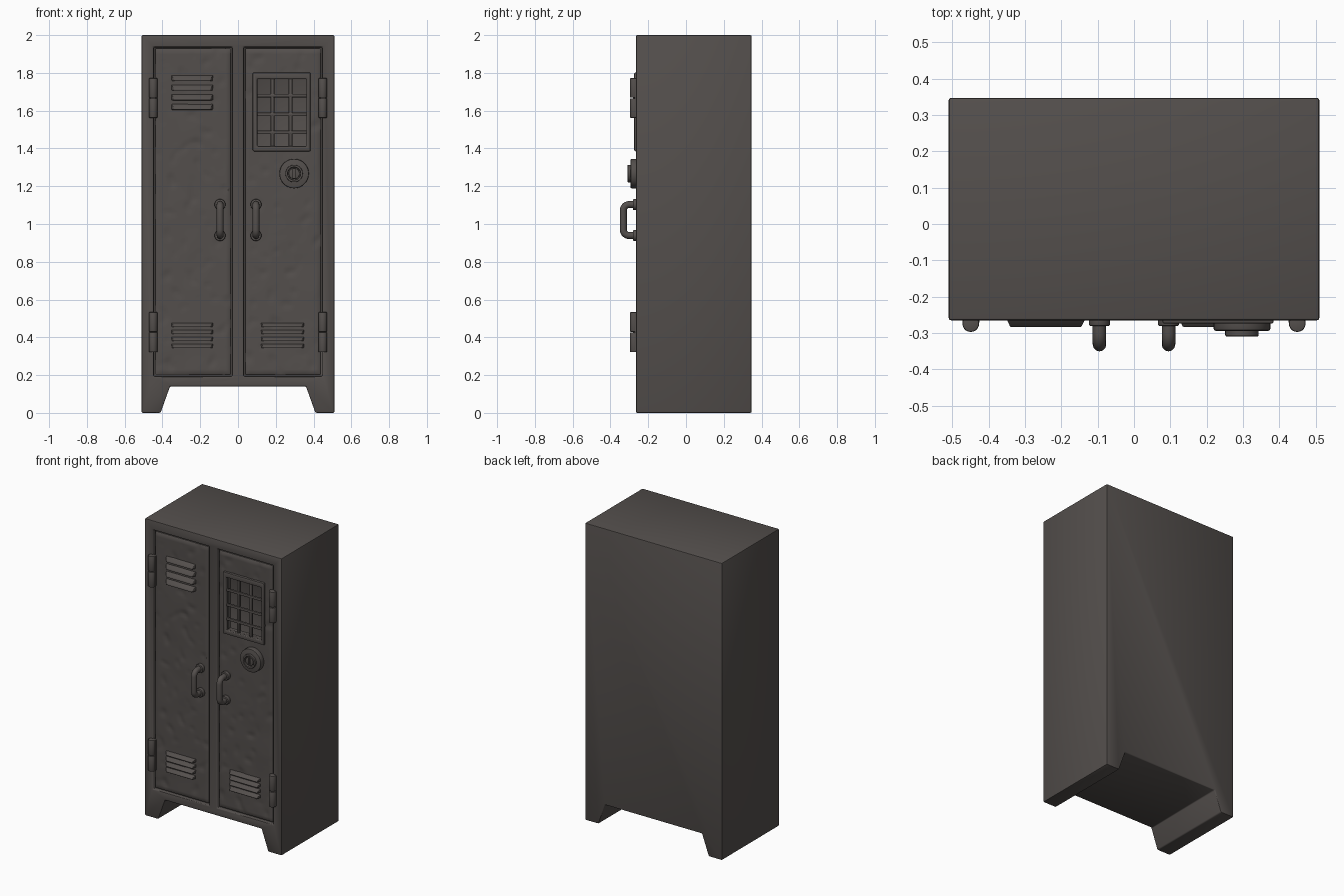
import bpy, bmesh, math
from mathutils import Vector, Matrix, noise

if "Cube" in bpy.data.objects:
    bpy.data.objects.remove(bpy.data.objects["Cube"])

metal = bpy.data.materials.new("dark grey metal")
metal.diffuse_color = (0.088, 0.078, 0.073, 1)
metal.use_nodes = True
metal.node_tree.nodes["Principled BSDF"].inputs["Base Color"].default_value = metal.diffuse_color
FRONT = -0.265


def finish(name, bm, bevel=0, segs=2):
    bmesh.ops.recalc_face_normals(bm, faces=bm.faces[:])
    me = bpy.data.meshes.new(name)
    bm.to_mesh(me)
    bm.free()
    ob = bpy.data.objects.new(name, me)
    bpy.context.collection.objects.link(ob)
    me.materials.append(metal)
    if bevel:
        add_bevel(ob, bevel, segs)
    return ob


def select(ob):
    bpy.ops.object.select_all(action='DESELECT')
    ob.select_set(True)
    bpy.context.view_layer.objects.active = ob


def add_bevel(ob, width, segs=2):
    m = ob.modifiers.new("bevel", 'BEVEL')
    m.width, m.segments, m.limit_method = width, segs, 'ANGLE'
    m.angle_limit = math.radians(40)
    select(ob)
    bpy.ops.object.modifier_apply(modifier="bevel")


def smooth(ob):
    select(ob)
    bpy.ops.object.shade_smooth_by_angle(angle=math.radians(40))
    return ob


def box(name, x, y, z, bevel=0):
    bm = bmesh.new()
    bmesh.ops.create_cube(bm, size=1)
    for v in bm.verts:
        v.co = Vector([(r[0] + r[1]) / 2 + c * (r[1] - r[0]) for r, c in zip((x, y, z), v.co)])
    return finish(name, bm, bevel)


def rod(name, centre, radius, length, axis='Y', bevel=0, sides=28):
    bm = bmesh.new()
    rot = Matrix.Rotation(math.pi / 2, 4, 'X') if axis == 'Y' else Matrix()
    bmesh.ops.create_cone(bm, cap_ends=True, segments=sides, radius1=radius, radius2=radius,
                          depth=length, matrix=Matrix.Translation(centre) @ rot)
    return smooth(finish(name, bm, bevel))


def cut(ob, cutter):
    cutter.hide_render = True
    m = ob.modifiers.new("cut", 'BOOLEAN')
    m.operation, m.object, m.solver = 'DIFFERENCE', cutter, 'EXACT'
    select(ob)
    bpy.ops.object.modifier_apply(modifier="cut")
    bpy.data.objects.remove(cutter)


# Cabinet body: front outline with feet, extruded to the back
outline = [(-.51, 0), (-.41, 0), (-.36, .14), (.36, .14), (.41, 0), (.51, 0), (.51, 2), (-.51, 2)]
bm = bmesh.new()
face = bm.faces.new([bm.verts.new((x, FRONT, z)) for x, z in outline])
ext = bmesh.ops.extrude_face_region(bm, geom=[face])
for v in ext['geom']:
    if isinstance(v, bmesh.types.BMVert):
        v.co.y = 0.347
body = finish("cabinet_body", bm)
for s in (-1, 1):
    x = sorted((s * .03, s * .447))
    cut(body, box("door_recess", x, (-.4, -.24), (.193, 1.937)))
cut(body, box("window_recess", (.1, .365), (-.3, -.225), (1.41, 1.77)))
add_bevel(body, 0.007)
smooth(body)


# Doors: dented sheets with a rounded rim
def door(name, x0, x1, z0, z1):
    bm = bmesh.new()
    bmesh.ops.create_grid(bm, x_segments=30, y_segments=120, size=1)
    rim = {v for v in bm.verts if v.is_boundary}
    for v in bm.verts:
        x = x0 + (v.co.x + 1) / 2 * (x1 - x0)
        z = z0 + (v.co.y + 1) / 2 * (z1 - z0)
        n = noise.noise(Vector((x * 9, 3, z * 7)))
        dent = max(0, noise.noise(Vector((x * 16 + z * 9, 8, z * 13 - x * 8))) - .25)
        y = -.252 if v in rim else -.259 + .0025 * n + .012 * dent
        v.co = (x, y, z)
    edges = [e for e in bm.edges if e.is_boundary]
    ext = bmesh.ops.extrude_edge_only(bm, edges=edges)['geom']
    for v in ext:
        if isinstance(v, bmesh.types.BMVert):
            v.co.y = -.238
    bmesh.ops.holes_fill(bm, edges=[e for e in bm.edges if e.is_boundary], sides=0)
    return finish(name, bm)


left_door = door("left_door", -.438, -.039, .202, 1.928)
right_door = door("right_door", .039, .438, .202, 1.928)
cut(right_door, box("window_hole", (.1, .365), (-.4, -.2), (1.41, 1.77)))
smooth(left_door)
smooth(right_door)

# Barred window: raised frame and crossing bars
frame = box("window_frame", (.078, .384), (-.274, -.25), (1.385, 1.802))
cut(frame, box("frame_hole", (.102, .363), (-.4, -.1), (1.412, 1.768)))
add_bevel(frame, .006)
smooth(frame)
for x in (.182, .278):
    smooth(box("window_upright_bar", (x - .01, x + .01), (-.262, -.246), (1.4, 1.78), .005))
for z in (1.485, 1.58, 1.68):
    smooth(box("window_cross_bar", (.09, .375), (-.266, -.25), (z - .009, z + .009), .005))


# Louvres: hooded slats, deepest near the lower lip
def louvre(x0, x1, z, h):
    bm = bmesh.new()
    profile = [(-.25, h / 2), (-.262, h / 2), (-.284, -h * .2), (-.284, -h / 2), (-.25, -h / 2)]
    ends = []
    for x, inward in ((x0, 1), (x1, -1)):
        ends.append([bm.verts.new((x + inward * max(0, -.258 - y) * .6, y, z + dz)) for y, dz in profile])
    bm.faces.new(ends[0])
    bm.faces.new(ends[1])
    for i in range(5):
        j = (i + 1) % 5
        bm.faces.new((ends[0][i], ends[0][j], ends[1][j], ends[1][i]))
    smooth(finish("louvre_slat", bm, .004))


for x0, x1, z, step, h in ((-.355, -.13, 1.772, .051, .03),
                           (-.355, -.13, .465, .037, .022),
                           (.12, .352, .465, .037, .022)):
    for i in range(4):
        louvre(x0, x1, z - i * step, h)

# Hinges: pins split in knuckles, with a thin leaf
for s in (-1, 1):
    for z0, z1 in ((.322, .533), (1.562, 1.772)):
        mid = z0 + (z1 - z0) * .5
        for a, b in ((z0, mid - .002), (mid + .002, z1)):
            rod("hinge_knuckle", (s * .449, -.274, (a + b) / 2), .023, b - a, 'Z', .004, 20)
        x = sorted((s * .425, s * .472))
        box("hinge_leaf", x, (-.272, -.25), (z0 + .004, z1 - .004), .003)

# Pull handles: bent tube with round mounting flanges
for s in (-1, 1):
    x = s * .095
    path = []
    for cz, start in ((1.072, 90), (.97, 180)):
        for k in range(7):
            a = math.radians(start + k * 15)
            path.append((-.301 + .031 * math.cos(a), cz + .031 * math.sin(a)))
    path = [(-.25, 1.103)] + path + [(-.25, .939)]
    cu = bpy.data.curves.new("pull_handle", 'CURVE')
    cu.dimensions, cu.bevel_depth, cu.bevel_resolution = '3D', .0185, 4
    cu.use_fill_caps = True
    sp = cu.splines.new('POLY')
    sp.points.add(len(path) - 1)
    for p, (y, z) in zip(sp.points, path):
        p.co = (x, y, z, 1)
    cu.materials.append(metal)
    ob = bpy.data.objects.new("pull_handle", cu)
    bpy.context.collection.objects.link(ob)
    select(ob)
    bpy.ops.object.convert(target='MESH')
    smooth(bpy.context.view_layer.objects.active)
    for z in (1.103, .939):
        rod("handle_flange", (x, -.266, z), .029, .03, 'Y', .005)

# Lock: stepped round plate with a recessed core and key slot
lock = (.297, 1.267)
rod("lock_plate", (lock[0], -.272, lock[1]), .078, .044, 'Y', .006, 40)
ring = rod("lock_ring", (lock[0], -.29, lock[1]), .046, .038, 'Y', 0, 36)
cut(ring, rod("ring_hole", (lock[0], -.31, lock[1]), .034, .03, 'Y', 0, 36))
add_bevel(ring, .003)
smooth(ring)
core = rod("lock_core", (lock[0], -.29, lock[1]), .029, .03, 'Y', .003, 32)
cut(core, box("key_slot", (lock[0] - .006, lock[0] + .006), (-.32, -.292),
              (lock[1] - .024, lock[1] + .024)))
smooth(core)
